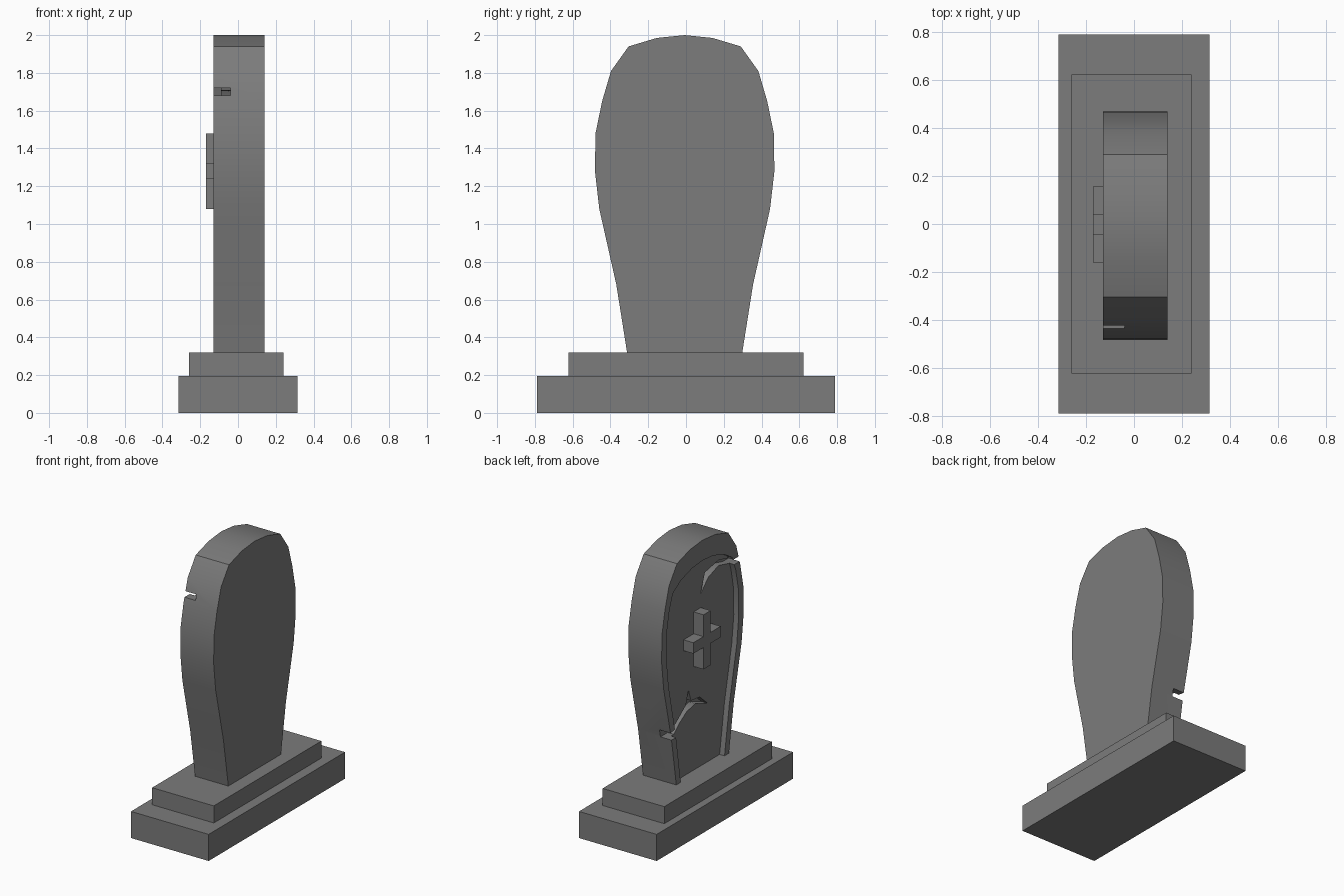
import bpy, bmesh

if "Cube" in bpy.data.objects:
    bpy.data.objects.remove(bpy.data.objects["Cube"], do_unlink=True)

stone = bpy.data.materials.new("grey_stone")
stone.use_nodes = True
GREY = (0.2, 0.2, 0.2, 1)
stone.diffuse_color = GREY
stone.node_tree.nodes["Principled BSDF"].inputs["Base Color"].default_value = GREY


def prism(name, outline, x0, x1):
    """Extrude a (y, z) outline along x."""
    bm = bmesh.new()
    face = bm.faces.new([bm.verts.new((x0, y, z)) for y, z in outline])
    new = bmesh.ops.extrude_face_region(bm, geom=[face])["geom"]
    bmesh.ops.translate(bm, vec=(x1 - x0, 0, 0),
                        verts=[v for v in new if isinstance(v, bmesh.types.BMVert)])
    bmesh.ops.recalc_face_normals(bm, faces=bm.faces)
    mesh = bpy.data.meshes.new(name)
    bm.to_mesh(mesh)
    bm.free()
    mesh.materials.append(stone)
    obj = bpy.data.objects.new(name, mesh)
    bpy.context.collection.objects.link(obj)
    return obj


def block(name, x0, x1, half_y, z0, z1):
    return prism(name, [(-half_y, z0), (half_y, z0), (half_y, z1), (-half_y, z1)], x0, x1)


def mirrored(half, centre=-0.007):
    """Close a half outline, running bottom to peak, across the middle."""
    other = [(-y, z) for y, z in reversed(half) if y > 0]
    return [(y + centre, z) for y, z in half + other]


def carve(target, cutter):
    cutter.hide_render = True
    mod = target.modifiers.new("carve", 'BOOLEAN')
    mod.object = cutter
    mod.solver = 'EXACT'
    bpy.context.view_layer.objects.active = target
    bpy.ops.object.modifier_apply(modifier=mod.name)
    bpy.data.objects.remove(cutter, do_unlink=True)


# Stepped plinth
block("lower_plinth", -0.315, 0.315, 0.79, 0, 0.195)
block("upper_plinth", -0.26, 0.24, 0.623, 0.195, 0.32)

# Headstone slab
slab = prism("headstone", mirrored([
    (0.305, 0.32), (0.362, 0.68), (0.452, 1.08), (0.475, 1.28), (0.472, 1.48),
    (0.437, 1.65), (0.39, 1.81), (0.297, 1.94), (0.147, 1.985), (0, 2.0)]), -0.13, 0.14)

# Sunken panel, open at the bottom, leaving a raised rim
carve(slab, prism("panel_cutter", mirrored([
    (0.235, 0.2), (0.31, 0.68), (0.395, 1.08), (0.418, 1.28), (0.415, 1.48),
    (0.385, 1.63), (0.345, 1.74), (0.25, 1.8), (0.12, 1.84), (0, 1.85)]), -0.3, -0.09))

# Chips in the rim and cracks in the panel
cracks = [
    [(-0.55, 1.68), (-0.37, 1.68), (-0.25, 1.71), (-0.13, 1.67), (-0.04, 1.58),
     (-0.09, 1.72), (-0.25, 1.75), (-0.37, 1.72), (-0.55, 1.72)],
    [(0.5, 0.67), (0.27, 0.67), (0.2, 0.73), (0.12, 0.78), (0.02, 0.8), (-0.12, 0.75),
     (-0.03, 0.83), (0.07, 0.84), (0.1, 0.93), (0.13, 0.83), (0.25, 0.74), (0.5, 0.71)],
]
for outline in cracks:
    carve(slab, prism("crack_cutter", outline, -0.3, -0.04))

# Raised cross, one outline
prism("cross", [
    (-0.043, 1.08), (0.04, 1.08), (0.04, 1.24), (0.157, 1.24), (0.157, 1.32), (0.04, 1.32),
    (0.04, 1.48), (-0.043, 1.48), (-0.043, 1.32), (-0.16, 1.32), (-0.16, 1.24),
    (-0.043, 1.24)], -0.17, -0.085)

# Smooth the rounded edge of the slab only
bpy.ops.object.select_all(action='DESELECT')
slab.select_set(True)
bpy.context.view_layer.objects.active = slab
bpy.ops.object.shade_smooth_by_angle(angle=0.6)
